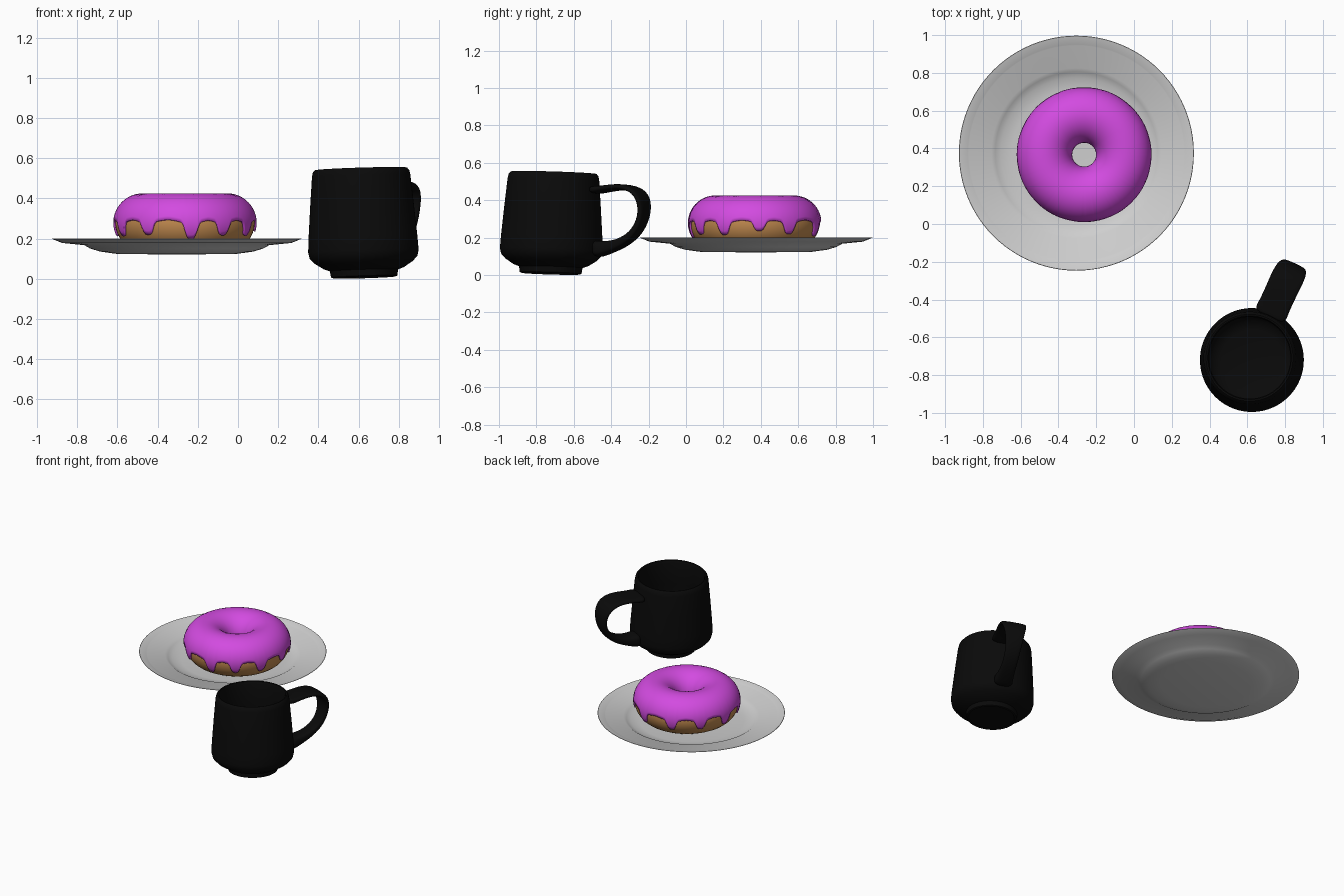
import bpy, bmesh
from math import sin, cos, pi, radians, exp, hypot
from mathutils import Vector, Matrix

cube = bpy.data.objects.get("Cube")
if cube:
    bpy.data.objects.remove(cube, do_unlink=True)


def material(name, rgb):
    mat = bpy.data.materials.new(name)
    mat.use_nodes = True
    mat.diffuse_color = (*rgb, 1)
    bsdf = mat.node_tree.nodes["Principled BSDF"]
    bsdf.inputs["Base Color"].default_value = (*rgb, 1)
    return mat


BLACK = material("black glaze", (0.003, 0.003, 0.003))
WHITE = material("plate grey", (0.62, 0.62, 0.62))
DOUGH = material("baked dough", (0.55, 0.26, 0.08))
PINK = material("magenta icing", (0.65, 0.07, 0.75))


def finish(name, bm, mat, angle=40):
    """Turn a bmesh into a smooth-shaded object."""
    bmesh.ops.recalc_face_normals(bm, faces=bm.faces)
    mesh = bpy.data.meshes.new(name)
    bm.to_mesh(mesh)
    bm.free()
    mesh.materials.append(mat)
    obj = bpy.data.objects.new(name, mesh)
    bpy.context.collection.objects.link(obj)
    bpy.ops.object.select_all(action="DESELECT")
    obj.select_set(True)
    bpy.context.view_layer.objects.active = obj
    bpy.ops.object.shade_smooth_by_angle(angle=radians(angle))
    return obj


def skin(bm, rings, closed):
    """Bridge consecutive rings of vertices with quads."""
    for a, b in zip(rings, rings[1:]):
        n = len(a)
        for i in range(n if closed else n - 1):
            j = (i + 1) % n
            bm.faces.new((a[i], a[j], b[j], b[i]))


def lathe(name, profile, mat, steps=96):
    """Revolve an (r, z) profile about the z axis."""
    bm = bmesh.new()
    verts = [bm.verts.new((r, 0, z)) for r, z in profile]
    edges = [bm.edges.new(pair) for pair in zip(verts, verts[1:])]
    bmesh.ops.spin(bm, geom=verts + edges, cent=(0, 0, 0), axis=(0, 0, 1),
                   angle=2 * pi, steps=steps, use_merge=True)
    bmesh.ops.remove_doubles(bm, verts=bm.verts, dist=0.0005)
    return finish(name, bm, mat)


# Plate: shallow dish with a stepped well and a raised rim
plate = lathe("plate", [
    (0, 0.12), (0.3, 0.124), (0.38, 0.135), (0.43, 0.15), (0.46, 0.167),
    (0.57, 0.178), (0.622, 0.199), (0.62, 0.201), (0.575, 0.19),
    (0.57, 0.187), (0.45, 0.178), (0.43, 0.165), (0.4, 0.15),
    (0.34, 0.142), (0, 0.138)], WHITE)
plate.location = (-0.305, 0.375, 0)

# Doughnut: plain ring of dough
CENTRE = Vector((-0.264, 0.367, 0.278))
RING, TUBE, COAT = 0.21, 0.137, 0.147
dough = lathe("doughnut", [
    (RING + TUBE * cos(2 * pi * i / 32), TUBE * sin(2 * pi * i / 32))
    for i in range(33)], DOUGH)
dough.location = CENTRE

# Icing: shell over the ring, its outer edge running down in drips
DRIPS = {206: 34, 238: 31, 275: 40, 303: 32, 332: 33, 4: 24,
         32: 31, 70: 36, 108: 33, 140: 30, 172: 34}


def edge_angle(deg):
    drop = 0
    for at, depth in DRIPS.items():
        d = abs((deg - at + 180) % 360 - 180)
        drop = max(drop, depth * (0.78 * exp(-(d / 5.5) ** 4)
                                  + 0.22 * exp(-(d / 12) ** 2)))
    return radians(7 - drop)


bm = bmesh.new()
columns, rows = 240, 28
rings = []
for c in range(columns):
    u = 2 * pi * c / columns
    low, high = edge_angle(360 * c / columns), radians(215)
    ring = []
    for k in range(rows + 1):
        v = low + (high - low) * k / rows
        r = RING + COAT * cos(v)
        ring.append(bm.verts.new((r * cos(u), r * sin(u), COAT * sin(v))))
    rings.append(ring)
skin(bm, rings + rings[:1], False)
icing = finish("icing", bm, PINK, 60)
icing.location = CENTRE
shell = icing.modifiers.new("thickness", "SOLIDIFY")
shell.thickness = 0.014
shell.offset = -1

# Mug body: tapered cup on a narrow foot, hollow inside
body = lathe("mug_body", [
    (0, 0.006), (0.15, 0.006), (0.155, 0), (0.165, 0.004), (0.17, 0.035),
    (0.2, 0.046), (0.245, 0.075), (0.268, 0.1), (0.275, 0.13),
    (0.271, 0.2), (0.258, 0.36), (0.245, 0.505), (0.24, 0.528),
    (0.23, 0.54), (0.222, 0.538), (0.216, 0.52), (0.228, 0.36),
    (0.24, 0.2), (0.235, 0.13), (0.21, 0.085), (0.165, 0.065),
    (0, 0.062)], BLACK)

# Mug handle: broad ribbon, each station is (reach, height, half width, half thickness)
STATIONS = [
    (0.235, 0.45, 0.095, 0.024), (0.29, 0.455, 0.085, 0.017),
    (0.38, 0.47, 0.085, 0.016), (0.46, 0.468, 0.088, 0.016),
    (0.52, 0.435, 0.085, 0.017), (0.545, 0.37, 0.07, 0.018),
    (0.535, 0.29, 0.056, 0.019), (0.49, 0.215, 0.05, 0.022),
    (0.41, 0.165, 0.05, 0.026), (0.32, 0.14, 0.056, 0.036),
    (0.25, 0.135, 0.075, 0.055)]
bm = bmesh.new()
rings = []
for i, (s, z, half_w, half_t) in enumerate(STATIONS):
    before, after = STATIONS[max(i - 1, 0)], STATIONS[min(i + 1, len(STATIONS) - 1)]
    ds, dz = after[0] - before[0], after[1] - before[1]
    length = hypot(ds, dz)
    normal = Vector((-dz, 0, ds)) / length
    ring = []
    for a, b in ((-1, -.6), (-.7, -1), (.7, -1), (1, -.6),
                 (1, .6), (.7, 1), (-.7, 1), (-1, .6)):
        ring.append(bm.verts.new(Vector((s, a * half_w, z)) + normal * b * half_t))
    rings.append(ring)
skin(bm, rings, True)
for ring in (rings[0], rings[-1]):
    bm.faces.new(ring)
handle = finish("mug_handle", bm, BLACK, 180)
handle.modifiers.new("rounding", "SUBSURF").levels = 2
handle.modifiers["rounding"].render_levels = 2

# The mug leans very slightly, with its handle towards the back left
lean = Matrix.Rotation(-0.03, 4, "X") @ Matrix.Rotation(-0.03, 4, "Y")
place = Matrix.Translation((0.628, -0.724, 0.007)) @ lean
body.matrix_world = place
handle.matrix_world = place @ Matrix.Rotation(radians(65), 4, "Z")
